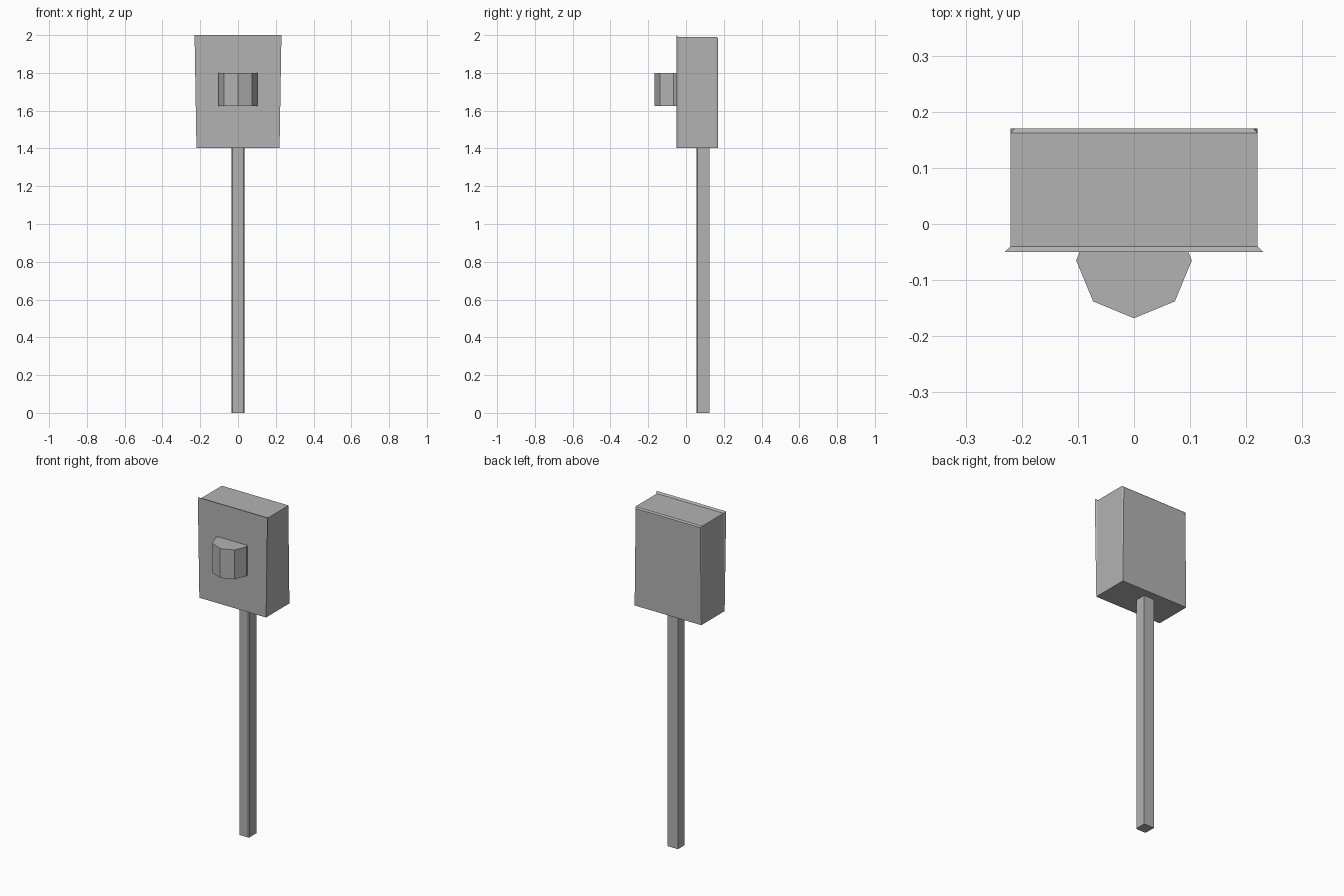
import bpy, bmesh, math

if "Cube" in bpy.data.objects:
    bpy.data.objects.remove(bpy.data.objects["Cube"])

grey = bpy.data.materials.new("plain_grey")
grey.diffuse_color = (0.45, 0.45, 0.45, 1)
grey.use_nodes = True
grey.node_tree.nodes["Principled BSDF"].inputs["Base Color"].default_value = grey.diffuse_color


def loft(name, rings):
    """Join equal-length point rings with quads and cap both ends."""
    bm = bmesh.new()
    loops = [[bm.verts.new(p) for p in ring] for ring in rings]
    for a, b in zip(loops, loops[1:]):
        for i in range(len(a)):
            j = (i + 1) % len(a)
            bm.faces.new((a[i], a[j], b[j], b[i]))
    bm.faces.new(loops[0])
    bm.faces.new(loops[-1])
    bmesh.ops.recalc_face_normals(bm, faces=bm.faces[:])
    mesh = bpy.data.meshes.new(name)
    bm.to_mesh(mesh)
    bm.free()
    mesh.materials.append(grey)
    obj = bpy.data.objects.new(name, mesh)
    bpy.context.collection.objects.link(obj)
    return obj


def prism(name, outline, z0, z1):
    return loft(name, [[(x, y, z) for x, y in outline] for z in (z0, z1)])


# Box: cross-sections from front to back, flared lip at the front top,
# slight taper at the back top
sections = [  # y, half width at bottom, half width at top, top height
    (-0.05, 0.22, 0.23, 2.0),
    (-0.04, 0.22, 0.22, 1.99),
    (0.162, 0.22, 0.22, 1.99),
    (0.17, 0.22, 0.213, 1.983),
]
loft("box", [[(-b, y, 1.403), (b, y, 1.403), (t, y, h), (-t, y, h)]
             for y, b, t, h in sections])

# Eight-sided knob, partly sunk into the front
prism("knob", [(0.103 * math.cos(k * math.pi / 4),
                -0.065 + 0.103 * math.sin(k * math.pi / 4))
               for k in range(8)], 1.625, 1.80)

# Pole with small chamfers on the front corners
w, c = 0.034, 0.006
prism("pole", [(-w + c, 0.055), (w - c, 0.055), (w, 0.055 + c),
               (w, 0.124), (-w, 0.124), (-w, 0.055 + c)], 0, 1.403)
